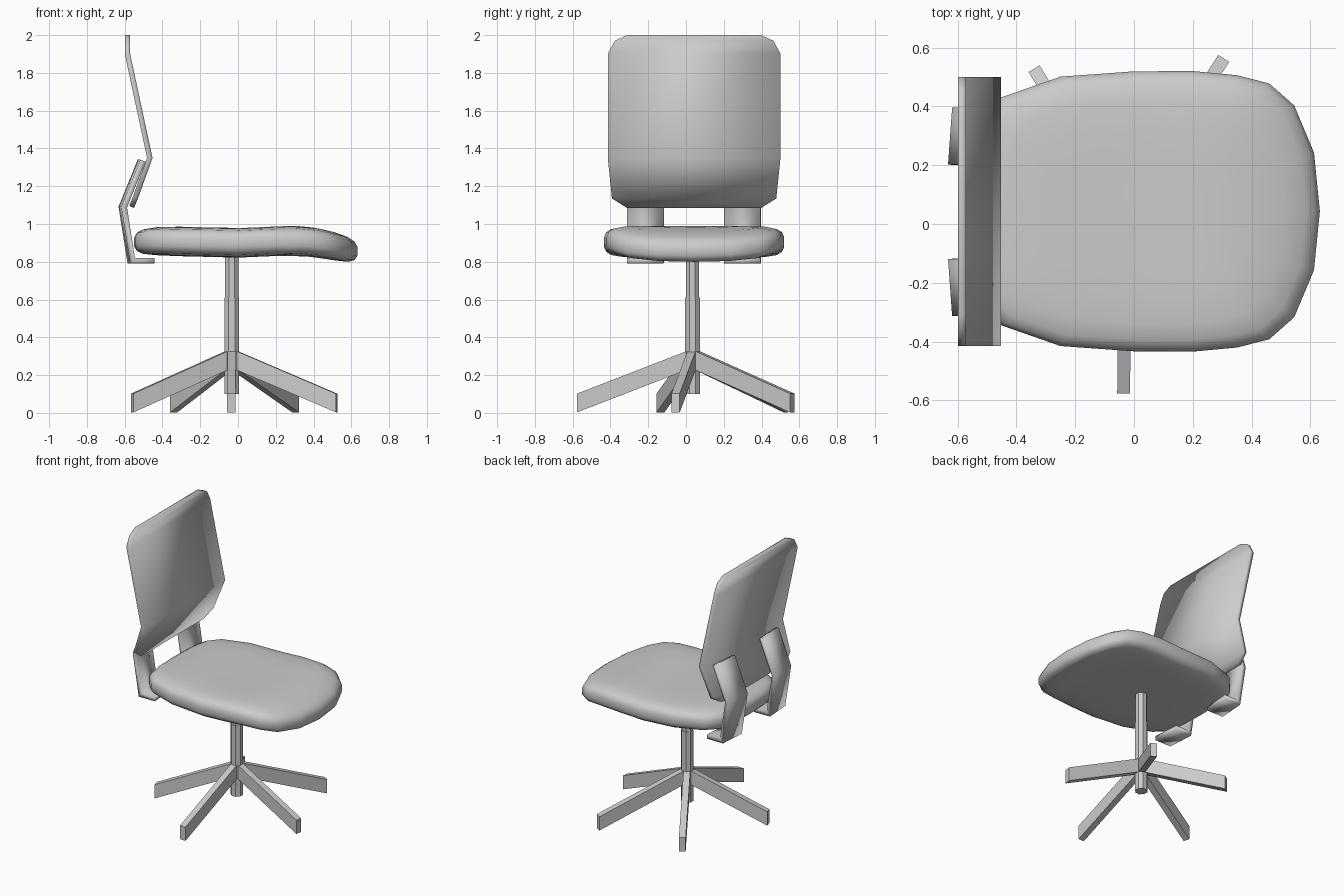
import bpy, bmesh, math
from mathutils import Vector

if "Cube" in bpy.data.objects:
    bpy.data.objects.remove(bpy.data.objects["Cube"])

CY = 0.043  # middle of the seat and backrest across the chair


def make(name, verts, faces, thickness=0, angle=35):
    mesh = bpy.data.meshes.new(name)
    mesh.from_pydata(verts, [], faces)
    bm = bmesh.new()
    bm.from_mesh(mesh)
    bmesh.ops.recalc_face_normals(bm, faces=bm.faces)
    bm.to_mesh(mesh)
    bm.free()
    obj = bpy.data.objects.new(name, mesh)
    bpy.context.collection.objects.link(obj)
    if thickness:
        mod = obj.modifiers.new("thickness", 'SOLIDIFY')
        mod.thickness = thickness
        mod.offset = 0
        mod.use_even_offset = True
    bpy.ops.object.select_all(action='DESELECT')
    obj.select_set(True)
    bpy.context.view_layer.objects.active = obj
    bpy.ops.object.shade_smooth_by_angle(angle=math.radians(angle))
    return obj


def interp(table, x):
    for (x0, a), (x1, b) in zip(table, table[1:]):
        if x <= x1:
            return a + (b - a) * max(0, (x - x0) / (x1 - x0))
    return table[-1][1]


# Seat cushion: outline scaled through rings, following a saddle-shaped midline
half = [(0.632, 0), (0.612, 0.20), (0.545, 0.36), (0.46, 0.435), (0.35, 0.463),
        (0.2, 0.477), (0, 0.476), (-0.25, 0.458), (-0.45, 0.388), (-0.52, 0.31),
        (-0.545, 0.18), (-0.55, 0)]
outline = half + [(x, -y) for x, y in reversed(half[1:-1])]
mid = [(-0.55, 0.905), (-0.4, 0.91), (0, 0.90), (0.3, 0.913),
       (0.45, 0.898), (0.55, 0.872), (0.63, 0.855)]
up = [(1, 0.3), (0.975, 0.62), (0.92, 0.83), (0.8, 0.95), (0.6, 1), (0.4, 1), (0.2, 1)]
rings = [(s, -h) for s, h in reversed(up)] + up
n = len(outline)
verts, faces = [], []
for s, h in rings:
    for x, y in outline:
        px = 0.04 + (x - 0.04) * s
        verts.append((px, CY + y * s, interp(mid, px) + 0.078 * h))
for r in range(len(rings) - 1):
    for i in range(n):
        j = (i + 1) % n
        faces.append((r * n + i, r * n + j, r * n + n + j, r * n + n + i))
for start, h in ((0, -1), ((len(rings) - 1) * n, 1)):
    verts.append((0.04, CY, interp(mid, 0.04) + 0.078 * h))
    faces += [(start + i, start + (i + 1) % n, len(verts) - 1) for i in range(n)]
make("seat", verts, faces, angle=60)


def strip(name, rows, thickness):
    """rows: left and right point of each cross line"""
    v = [p for row in rows for p in row]
    f = [(2 * i, 2 * i + 1, 2 * i + 3, 2 * i + 2) for i in range(len(rows) - 1)]
    return make(name, v, f, thickness)


# Backrest: thin bent panel with clipped corners (z, x, half width)
back = [(1.09, -0.563, 0.355), (1.14, -0.543, 0.435), (1.35, -0.467, 0.457),
        (1.9, -0.585, 0.457), (1.97, -0.585, 0.42), (2.0, -0.585, 0.355)]
strip("backrest", [((x, CY - w, z), (x, CY + w, z)) for z, x, w in back], 0.028)

# Two bent supports joining seat and backrest, toed slightly inwards
path = [(-0.45, 0.805), (-0.565, 0.805), (-0.61, 1.09), (-0.51, 1.335)]
for side, y in (("right", -0.215), ("left", 0.298)):
    toe = 0.007 if y > 0 else -0.007
    strip(side + "_back_support",
          [((x - toe, y - 0.097, z), (x + toe, y + 0.097, z)) for x, z in path], 0.03)


# Gas column in two sections
def cylinder(name, radius, z0, z1):
    bpy.ops.mesh.primitive_cylinder_add(vertices=8, radius=radius, depth=z1 - z0,
                                        location=(-0.033, 0.034, (z0 + z1) / 2),
                                        rotation=(0, 0, math.pi / 8))
    bpy.context.object.name = name


cylinder("lower_column", 0.042, 0.10, 0.61)
cylinder("upper_column", 0.038, 0.60, 0.86)

# Five sloping legs
hub = Vector((-0.033, 0.034, 0))
tips = [(-0.035, -0.577), (0.522, -0.055), (0.305, 0.563), (-0.34, 0.528), (-0.56, -0.135)]
for k, (tx, ty) in enumerate(tips):
    tip = Vector((tx, ty, 0))
    d = (tip - hub).normalized()
    side = Vector((-d.y, d.x, 0)) * 0.022
    verts = []
    for p, z0, z1 in ((hub + d * 0.01, 0.235, 0.335), (tip, 0.003, 0.102)):
        for q, z in ((p - side, z0), (p + side, z0), (p + side, z1), (p - side, z1)):
            verts.append((q.x, q.y, z))
    make("leg_%d" % (k + 1), verts,
         [(0, 1, 2, 3), (4, 5, 6, 7), (0, 1, 5, 4), (1, 2, 6, 5), (2, 3, 7, 6), (3, 0, 4, 7)])
